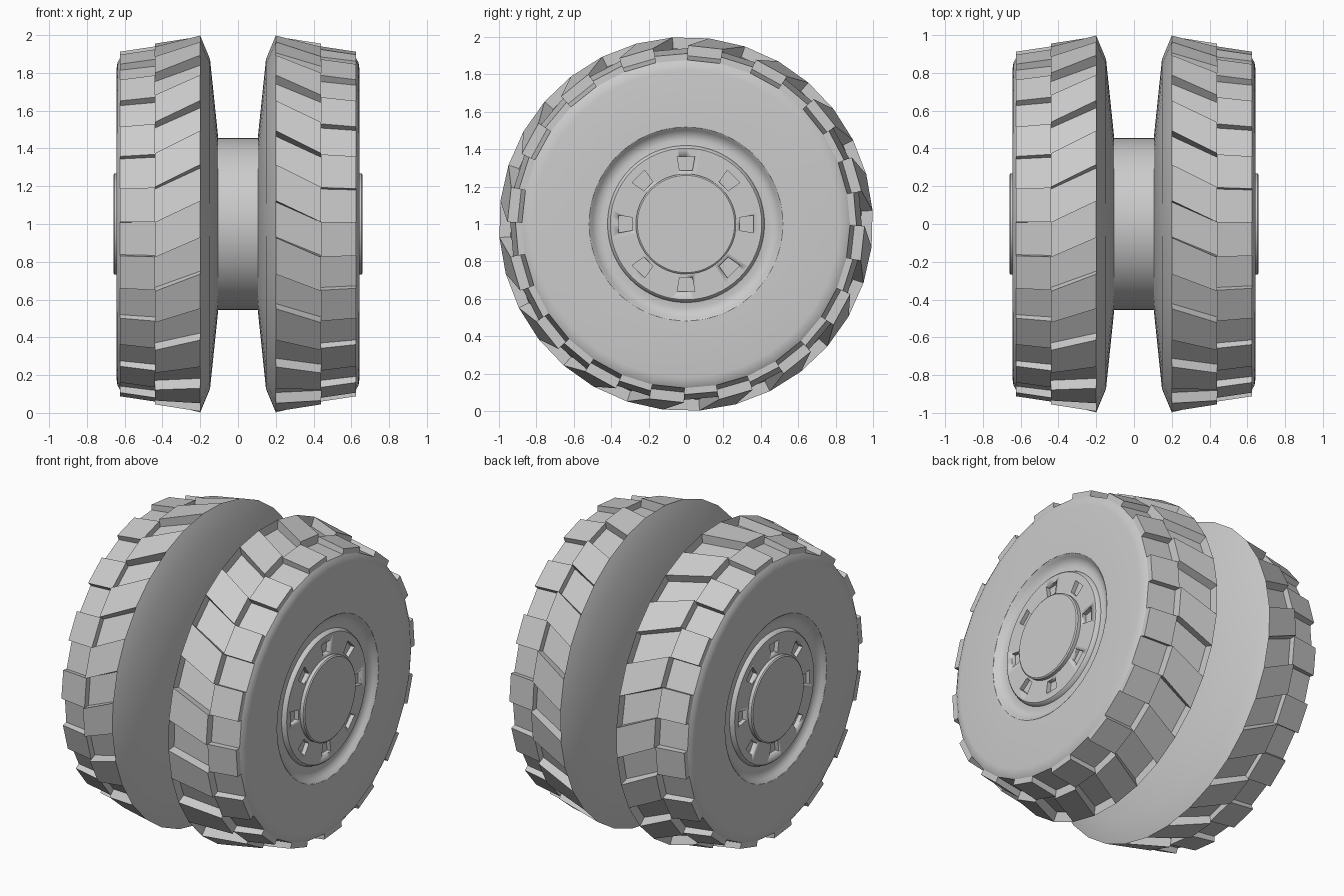
import bpy
import bmesh
from math import sin, cos, pi, radians, hypot

if "Cube" in bpy.data.objects:
    bpy.data.objects.remove(bpy.data.objects["Cube"], do_unlink=True)

grey = bpy.data.materials.new("plain grey")
grey.use_nodes = True
colour = (0.6, 0.6, 0.6, 1)
grey.diffuse_color = colour
grey.node_tree.nodes["Principled BSDF"].inputs["Base Color"].default_value = colour

LUGS = 16
STEP = pi / LUGS            # a lug or a gap
PHASE = radians(179.4)      # start of the first outer lug
RIM_IN, MID, RIM_OUT = 0.2, 0.44, 0.625


def lathe(profile, steps, start=0.0):
    """Turn (x, radius, twist) points about the x axis; returns bmesh and bands of faces."""
    bm = bmesh.new()
    rings = []
    for x, r, twist in profile:
        angles = [start + twist + 2 * pi * i / steps for i in range(steps)]
        rings.append([bm.verts.new((x, r * cos(a), r * sin(a))) for a in angles])
    bands = []
    for a, b in zip(rings, rings[1:]):
        bands.append([bm.faces.new((a[i], a[(i + 1) % steps], b[(i + 1) % steps], b[i]))
                      for i in range(steps)])
    bm.faces.new(rings[0])
    bm.faces.new(rings[-1])
    bmesh.ops.recalc_face_normals(bm, faces=bm.faces)
    return bm, bands


def finish(bm, name, side=1, angle=30):
    """Make the object, mirrored to -x when side is -1."""
    if side < 0:
        for v in bm.verts:
            v.co.x = -v.co.x
        bmesh.ops.reverse_faces(bm, faces=bm.faces)
    mesh = bpy.data.meshes.new(name)
    bm.to_mesh(mesh)
    bm.free()
    mesh.materials.append(grey)
    obj = bpy.data.objects.new(name, mesh)
    bpy.context.collection.objects.link(obj)
    obj.location.z = 1
    bpy.ops.object.select_all(action='DESELECT')
    obj.select_set(True)
    bpy.context.view_layer.objects.active = obj
    bpy.ops.object.shade_smooth_by_angle(angle=radians(angle))
    return obj


def raise_lugs(bm, faces, radius_at):
    """Extrude each tread face out to the radius wanted at its x position."""
    tops = bmesh.ops.extrude_discrete_faces(bm, faces=faces)["faces"]
    lugs = []
    for top in tops:
        for v in top.verts:
            k = radius_at(v.co.x) / hypot(v.co.y, v.co.z)
            v.co.y *= k
            v.co.z *= k
        lugs.append(top)
    return lugs


def tyre(name, side):
    skew = -radians(6.5)
    start = PHASE + (STEP if side < 0 else 0)
    profile = [(0.105, 0.46, skew), (0.148, 0.875, skew), (RIM_IN, 1.0, skew),
               (RIM_IN, 0.94, skew), (MID, 0.90, 0), (RIM_OUT, 0.877, 0),
               (0.638, 0.855, 0), (0.643, 0.82, 0), (0.643, 0.52, 0), (0.56, 0.51, 0)]
    bm, bands = lathe(profile, 2 * LUGS, start)
    # Slanted inner lugs alternate with square outer lugs
    raise_lugs(bm, bands[3][1::2], lambda x: 1.0 if x < 0.3 else 0.955)
    raise_lugs(bm, bands[4][0::2], lambda x: 0.94 if x < 0.5 else 0.912)
    finish(bm, name, side)


def wheel_disc(name, side):
    profile = [(0.5, 0.52), (0.643, 0.52), (0.638, 0.512), (0.622, 0.50), (0.606, 0.475),
               (0.602, 0.45), (0.606, 0.42), (0.625, 0.413), (0.632, 0.405), (0.632, 0.268),
               (0.654, 0.268), (0.66, 0.26)]
    bm, bands = lathe([(x, r, 0) for x, r in profile], 64)
    obj = finish(bm, name, side)
    # Eight tapered bolt pockets
    cut = bmesh.new()
    for i in range(8):
        a = i * pi / 4
        ends = []
        for x in (0.605, 0.68):
            ends.append([cut.verts.new((x, r * cos(a) - w * sin(a), r * sin(a) + w * cos(a)))
                         for r, w in ((0.285, -0.034), (0.36, -0.047),
                                      (0.36, 0.047), (0.285, 0.034))])
        low, high = ends
        cut.faces.new(low)
        cut.faces.new(high)
        for j in range(4):
            k = (j + 1) % 4
            cut.faces.new((low[j], low[k], high[k], high[j]))
    bmesh.ops.recalc_face_normals(cut, faces=cut.faces)
    cutter = finish(cut, name + "_pocket_cutter", side)
    mod = obj.modifiers.new("pockets", 'BOOLEAN')
    mod.object = cutter
    mod.operation = 'DIFFERENCE'
    mod.solver = 'EXACT'
    bpy.ops.object.select_all(action='DESELECT')
    obj.select_set(True)
    bpy.context.view_layer.objects.active = obj
    bpy.ops.object.modifier_apply(modifier=mod.name)
    bpy.data.objects.remove(cutter, do_unlink=True)


for label, side in (("left", 1), ("right", -1)):
    tyre(label + "_tyre", side)
    wheel_disc(label + "_wheel_disc", side)

# Drum joining the two wheels
drum, _ = lathe([(-0.12, 0.455, 0), (0.12, 0.455, 0)], 64)
finish(drum, "axle_drum")
